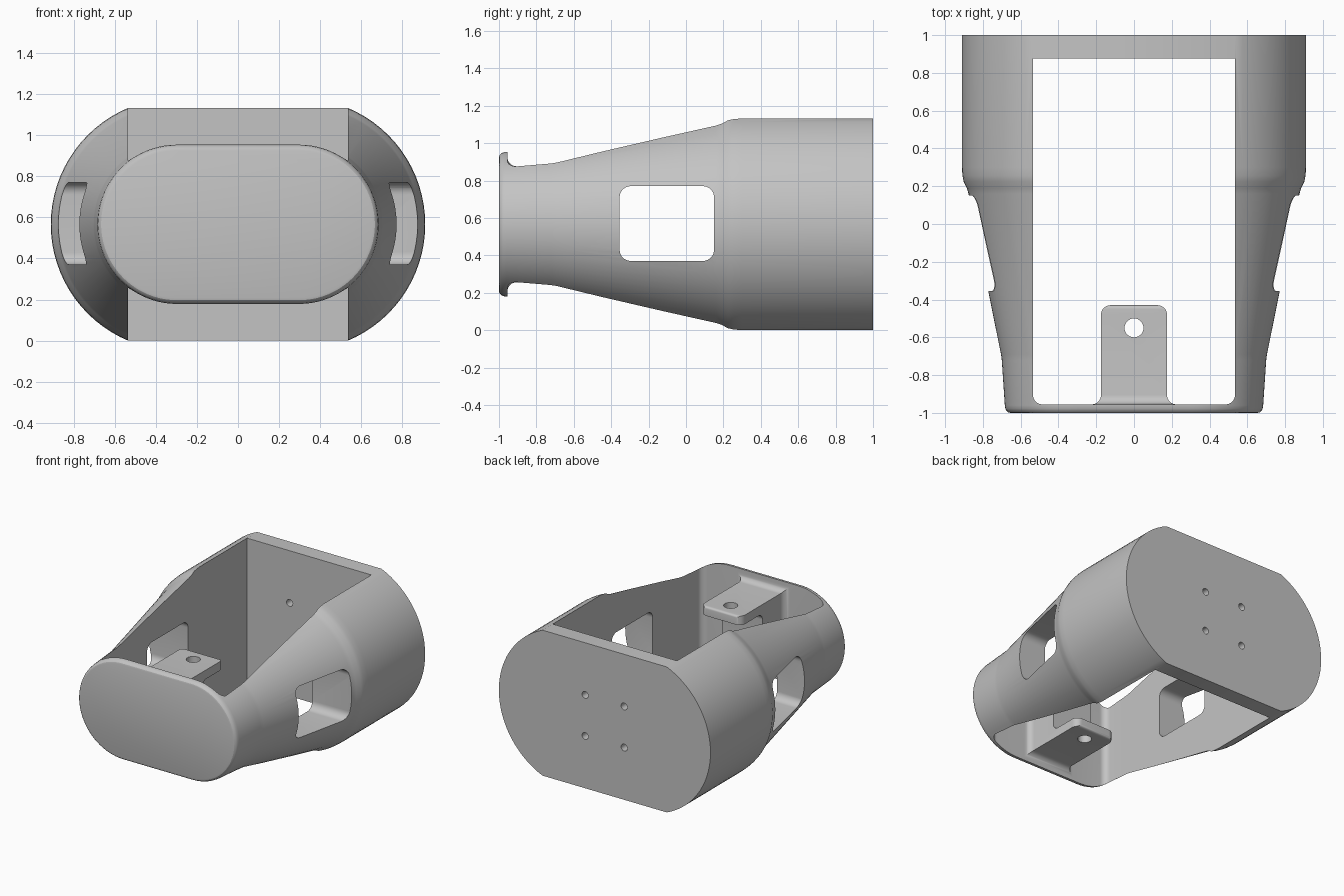
import bpy, bmesh
from math import sin, cos, radians, pi

cube = bpy.data.objects.get("Cube")
if cube:
    bpy.data.objects.remove(cube, do_unlink=True)

MID = 0.566        # height of the long axis
ARC_X = 0.297      # centre of the round ends of each section
INNER = 0.535      # half width of the opening

grey = bpy.data.materials.new("light_grey")
grey.use_nodes = True
grey.diffuse_color = (0.55, 0.55, 0.55, 1)
grey.node_tree.nodes["Principled BSDF"].inputs["Base Color"].default_value = (0.55, 0.55, 0.55, 1)


def make_object(name, bm):
    bmesh.ops.recalc_face_normals(bm, faces=bm.faces[:])
    mesh = bpy.data.meshes.new(name)
    bm.to_mesh(mesh)
    bm.free()
    mesh.materials.append(grey)
    obj = bpy.data.objects.new(name, mesh)
    bpy.context.collection.objects.link(obj)
    return obj


def arc(u, v, r, start, end, steps=8):
    angles = [radians(start + (end - start) * i / steps) for i in range(steps + 1)]
    return [(u + r * cos(a), v + r * sin(a)) for a in angles]


def prism(name, outline, axis, lo, hi):
    """Extrude a 2D outline along x, y or z."""
    place = {"x": lambda a, b, d: (d, a, b),
             "y": lambda a, b, d: (a, d, b),
             "z": lambda a, b, d: (a, b, d)}[axis]
    bm = bmesh.new()
    ends = [[bm.verts.new(place(a, b, d)) for a, b in outline] for d in (lo, hi)]
    n = len(outline)
    for ring in ends:
        bm.faces.new(ring)
    for i in range(n):
        j = (i + 1) % n
        bm.faces.new((ends[0][i], ends[0][j], ends[1][j], ends[1][i]))
    return make_object(name, bm)


def combine(target, other, operation):
    """Apply a boolean and discard the helper."""
    mod = target.modifiers.new("cut", "BOOLEAN")
    mod.operation, mod.solver, mod.object = operation, "EXACT", other
    depsgraph = bpy.context.evaluated_depsgraph_get()
    result = bpy.data.meshes.new_from_object(target.evaluated_get(depsgraph))
    target.modifiers.clear()
    target.data = result
    bpy.data.objects.remove(other, do_unlink=True)


# Body: round-ended sections lofted from front to back
def section(r, steps=40):
    return arc(ARC_X, MID, r, -90, 90, steps) + arc(-ARC_X, MID, r, 90, 270, steps)


profile = [(-1, 0.358), (-0.997, 0.369), (-0.989, 0.378), (-0.978, 0.384), (-0.96, 0.387),
           (-0.72, 0.403), (-0.69, 0.407), (0.16, 0.579), (0.19, 0.588), (0.225, 0.605),
           (0.255, 0.611), (0.3, 0.614), (1, 0.614)]
bm = bmesh.new()
rings = [[bm.verts.new((x, y, z)) for x, z in section(r)] for y, r in profile]
for a, b in zip(rings, rings[1:]):
    for i in range(len(a)):
        j = (i + 1) % len(a)
        bm.faces.new((a[i], a[j], b[j], b[i]))
bm.faces.new(rings[0])
bm.faces.new(rings[-1])
body = make_object("housing", bm)

# Flat top and bottom
slab = [(-1.5, 0), (1.5, 0), (1.5, 2 * MID), (-1.5, 2 * MID)]
combine(body, prism("slab", slab, "y", -1.5, 1.5), "INTERSECT")

# Large opening from top to bottom, rounded at the front corners
front, back, fillet = -0.955, 0.875, 0.05
opening = ([(INNER, back), (-INNER, back)]
           + arc(-INNER + fillet, front + fillet, fillet, 180, 270)
           + arc(INNER - fillet, front + fillet, fillet, 270, 360))
combine(body, prism("opening", opening, "z", -0.5, 2), "DIFFERENCE")

# Side windows
y0, y1, z0, z1, r = -0.355, 0.15, 0.37, 0.77, 0.06
window = (arc(y1 - r, z1 - r, r, 0, 90) + arc(y0 + r, z1 - r, r, 90, 180)
          + arc(y0 + r, z0 + r, r, 180, 270) + arc(y1 - r, z0 + r, r, 270, 360))
combine(body, prism("window", window, "x", -1.5, 1.5), "DIFFERENCE")

# Four screw holes in the back plate
for sx in (-1, 1):
    for sz in (-1, 1):
        hole = arc(sx * 0.168, MID + sz * 0.16, 0.027, 0, 345, 23)
        combine(body, prism("screw_hole", hole, "y", 0.8, 1.1), "DIFFERENCE")

# Forked bracket: plan outline crossed with side outline
half = ([(0.225, -0.985)] + arc(0.225, -0.905, 0.05, 270, 180)
        + arc(0.125, -0.48, 0.05, 0, 90))
plan = half + [(-x, y) for x, y in reversed(half)]
half = ([(-0.985, 0.36)] + arc(-0.905, 0.36, 0.05, 180, 270)
        + arc(-0.45, 0.29, 0.02, 90, 0, 4) + [(-0.43, 0.24)]
        + arc(-0.64, 0.19, 0.05, 90, 180))
side = [(y, MID + z) for y, z in half] + [(y, MID - z) for y, z in reversed(half)]
bracket = prism("bracket", plan, "z", 0, 2 * MID)
combine(bracket, prism("side_shape", side, "x", -0.4, 0.4), "INTERSECT")
pin = arc(0, -0.55, 0.05, 0, 348.75, 31)
combine(bracket, prism("pin_hole", pin, "z", -0.5, 2), "DIFFERENCE")
combine(body, bracket, "UNION")

# Smooth curved faces, keep the cut edges sharp
bpy.ops.object.select_all(action="DESELECT")
body.select_set(True)
bpy.context.view_layer.objects.active = body
bpy.ops.object.shade_smooth_by_angle(angle=radians(25))
